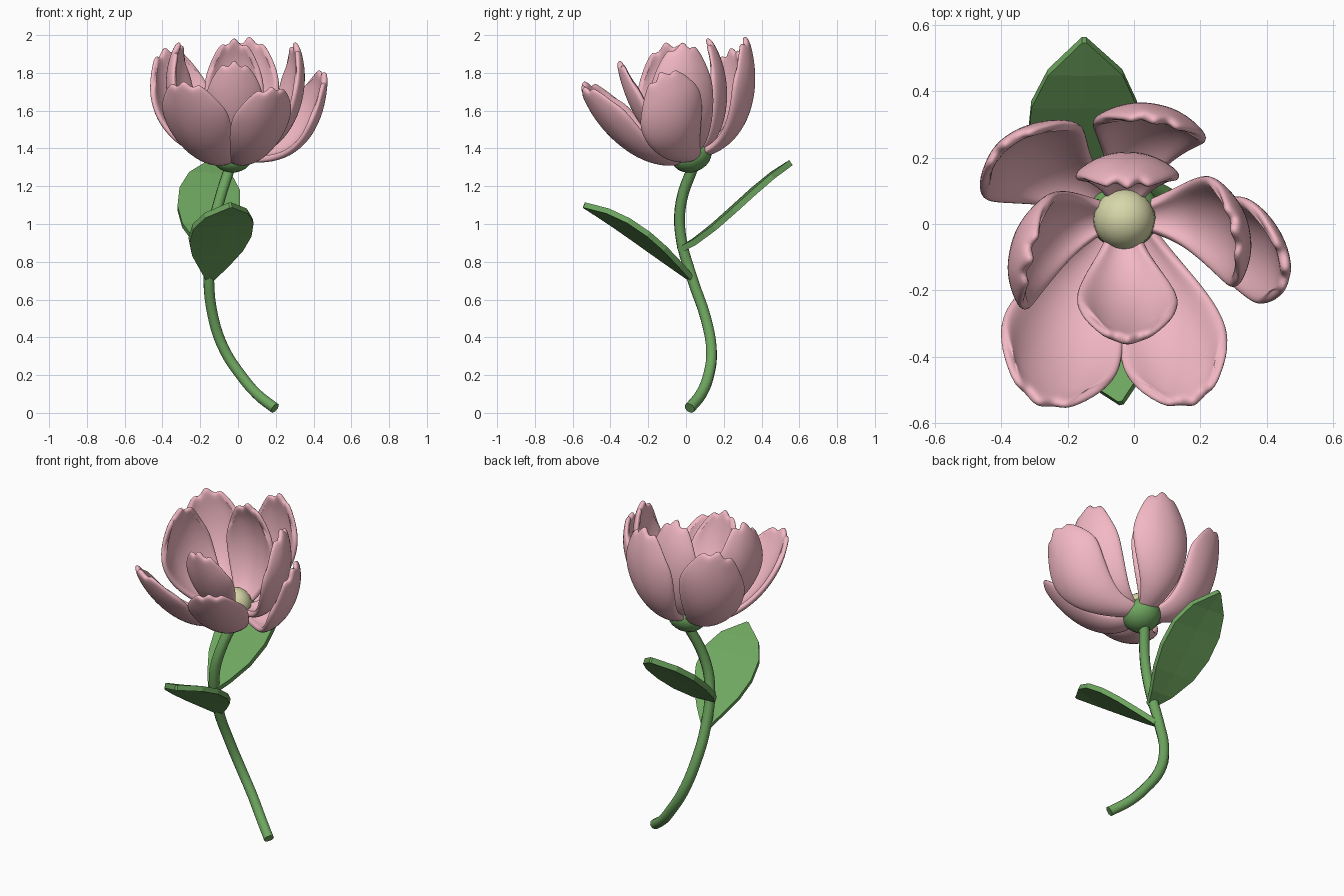
import bpy, math
from mathutils import Vector

if "Cube" in bpy.data.objects:
    bpy.data.objects.remove(bpy.data.objects["Cube"])


def material(name, rgb):
    m = bpy.data.materials.new(name)
    m.diffuse_color = (*rgb, 1)
    m.use_nodes = True
    m.node_tree.nodes["Principled BSDF"].inputs["Base Color"].default_value = m.diffuse_color
    return m


PINK = material("petal_pink", (0.89, 0.48, 0.55))
GREEN = material("leaf_green", (0.155, 0.38, 0.115))
CREAM = material("centre_cream", (0.68, 0.68, 0.40))


def spine_point(p, t):
    # cubic passing through four points at t = 0, 1/3, 2/3, 1
    out = Vector((0, 0, 0))
    for i in range(4):
        k = 1.0
        for j in range(4):
            if j != i:
                k *= (3 * t - j) / (i - j)
        out += Vector(p[i]) * k
    return out


def blade(name, pts, side, half_width, profile, arc, thickness, mat, tip):
    """Sheet swept along a spine; profile is (t, relative width), arc is the
    cupping angle, tip shifts each column along the spine near the end."""
    side = Vector(side).normalized()
    verts, faces = [], []
    columns = len(tip)
    for t, w in profile:
        fade = max(0, (t - .6) / .4)
        for c in range(columns):
            tc = t + tip[c] * fade
            tangent = (spine_point(pts, tc + .01) - spine_point(pts, tc - .01)).normalized()
            inward = tangent.cross(side).normalized()
            a = (2 * c / (columns - 1) - 1) * arc
            r = half_width * w / math.sin(arc)
            verts.append(spine_point(pts, tc) + side * r * math.sin(a)
                         + inward * r * (1 - math.cos(a)))
    for i in range(len(profile) - 1):
        for c in range(columns - 1):
            k = i * columns + c
            faces.append((k, k + 1, k + columns + 1, k + columns))
    me = bpy.data.meshes.new(name)
    me.from_pydata(verts, [], faces)
    ob = bpy.data.objects.new(name, me)
    bpy.context.collection.objects.link(ob)
    me.materials.append(mat)
    s = ob.modifiers.new("thickness", 'SOLIDIFY')
    s.thickness, s.offset = thickness, 0
    return ob


# Stem
stem_pts = [(.195, .02, .025), (.10, .08, .10), (.015, .12, .20), (-.07, .135, .33),
            (-.13, .105, .5), (-.155, .03, .72), (-.14, -.03, .95),
            (-.10, -.025, 1.12), (-.04, .04, 1.31)]
cu = bpy.data.curves.new("stem", 'CURVE')
cu.dimensions = '3D'
cu.bevel_depth, cu.bevel_resolution, cu.resolution_u = .03, 2, 4
cu.use_fill_caps = True
sp = cu.splines.new('BEZIER')
sp.bezier_points.add(len(stem_pts) - 1)
for b, p in zip(sp.bezier_points, stem_pts):
    b.co = p
    b.handle_left_type = b.handle_right_type = 'AUTO'
cu.materials.append(GREEN)
bpy.context.collection.objects.link(bpy.data.objects.new("stem", cu))

# Leaves: flat and pointed
LEAF = [(0, .12), (.15, .45), (.33, .82), (.5, 1), (.68, .97), (.84, .68), (1, .04)]
blade("front_leaf", [(-.15, .03, .71), (-.11, -.14, .855), (-.08, -.33, .995), (-.04, -.54, 1.10)],
      (1, .2, .1), .168, LEAF, .03, .03, GREEN, (0, 0, 0))
blade("back_leaf", [(-.15, -.04, .86), (-.16, .15, .99), (-.15, .35, 1.17), (-.15, .555, 1.325)],
      (1, 0, -.05), .165, LEAF, .03, .032, GREEN, (0, 0, 0))

# Petals: compass angle of the outward direction, half width, spine points
PETAL = [(0, .22), (.15, .42), (.32, .71), (.5, .94), (.66, 1.02), (.8, .98), (.91, .83), (1, .6)]
LOBES = (-.16, -.01, -.08, .03, -.08, -.01, -.16)
petals = {
    "inner_front_petal": (270, .15, [(-.03, 0, 1.38), (-.03, -.17, 1.46), (-.02, -.29, 1.64), (-.02, -.355, 1.87)]),
    "inner_right_petal": (12, .17, [(.02, .02, 1.38), (.22, .02, 1.45), (.33, -.01, 1.69), (.30, -.02, 1.97)]),
    "inner_back_petal": (90, .155, [(-.03, .05, 1.38), (-.02, .17, 1.49), (-.02, .205, 1.73), (-.02, .11, 1.99)]),
    "inner_left_petal": (168, .18, [(-.07, .02, 1.38), (-.25, -.01, 1.46), (-.36, -.07, 1.69), (-.31, -.11, 1.97)]),
    "outer_front_left_petal": (245, .19, [(-.05, .02, 1.34), (-.17, -.22, 1.35), (-.25, -.42, 1.53), (-.29, -.545, 1.76)]),
    "outer_front_right_petal": (292, .165, [(-.01, .02, 1.34), (.08, -.22, 1.35), (.145, -.42, 1.52), (.18, -.545, 1.73)]),
    "outer_right_petal": (8, .18, [(.03, .05, 1.35), (.28, -.02, 1.40), (.42, -.06, 1.58), (.46, -.14, 1.81)]),
    "outer_back_petal": (80, .17, [(-.02, .06, 1.36), (.02, .27, 1.48), (.06, .35, 1.72), (.06, .31, 2.0)]),
    "outer_back_left_petal": (127, .185, [(-.08, .05, 1.36), (-.26, .18, 1.45), (-.35, .25, 1.67), (-.39, .24, 1.94)]),
}
for name, (az, hw, pts) in petals.items():
    a = math.radians(az)
    chord = Vector(pts[3]) - Vector(pts[0])
    side = chord.cross(Vector((math.cos(a), math.sin(a), 0)))
    ob = blade(name, pts, side, hw, PETAL, math.radians(48), .036, PINK, LOBES)
    sub = ob.modifiers.new("smooth", 'SUBSURF')
    sub.levels = sub.render_levels = 2
    ob.data.polygons.foreach_set("use_smooth", [True] * len(ob.data.polygons))


# Green cup under the bloom and the cream centre
def ball(name, loc, scale, tilt, mat):
    bpy.ops.mesh.primitive_uv_sphere_add(segments=24, ring_count=12, radius=1,
                                         location=loc, rotation=(tilt, 0, 0))
    ob = bpy.context.object
    ob.name, ob.scale = name, scale
    ob.data.materials.append(mat)
    bpy.ops.object.shade_smooth()


ball("calyx", (-.03, .03, 1.36), (.108, .108, .085), math.radians(20), GREEN)
ball("flower_centre", (-.03, .015, 1.405), (.093, .093, .093), 0, CREAM)
